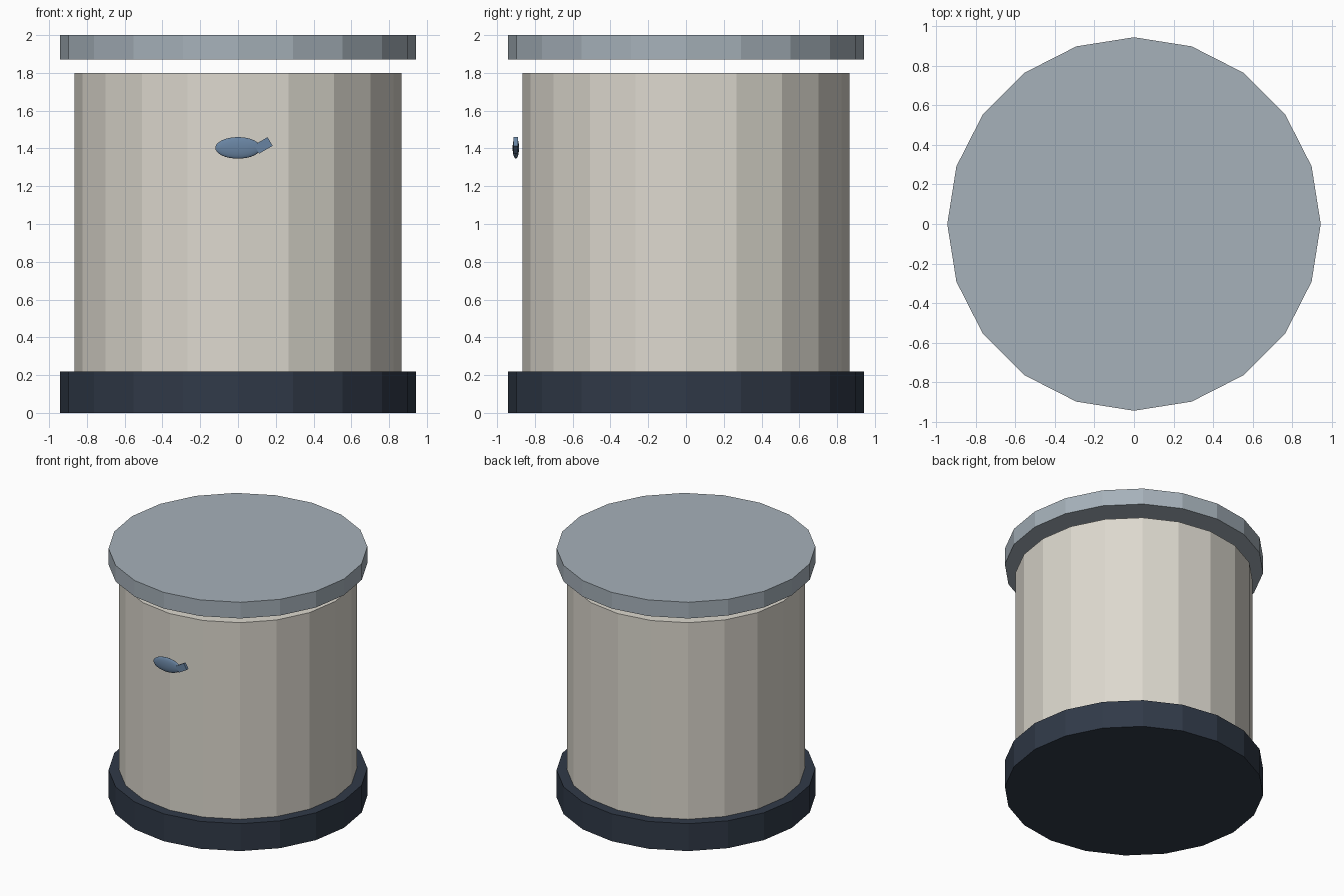
import bpy
import math

if "Cube" in bpy.data.objects:
    bpy.data.objects.remove(bpy.data.objects["Cube"])


def paint(obj, name, rgb):
    mat = bpy.data.materials.get(name) or bpy.data.materials.new(name)
    mat.diffuse_color = (*rgb, 1)
    mat.use_nodes = True
    mat.node_tree.nodes["Principled BSDF"].inputs["Base Color"].default_value = mat.diffuse_color
    obj.data.materials.append(mat)


def drum(name, radius, z0, z1, mat, rgb):
    # 20-sided flat-shaded disc with corners on the x and y axes
    bpy.ops.mesh.primitive_cylinder_add(vertices=20, radius=radius, depth=z1 - z0,
                                        location=(0, 0, (z0 + z1) / 2))
    obj = bpy.context.object
    obj.name = name
    paint(obj, mat, rgb)
    return obj


# Container: base, body and floating lid
drum("base", 0.943, 0.0, 0.22, "navy", (0.03, 0.042, 0.065))
drum("body", 0.866, 0.22, 1.80, "cream", (0.72, 0.69, 0.62))
drum("lid", 0.943, 1.87, 2.0, "steel", (0.38, 0.44, 0.49))

# Small fish emblem on the front: flattened ellipsoid
FISH = (0.14, 0.23, 0.36)
bpy.ops.mesh.primitive_uv_sphere_add(segments=32, ring_count=16, radius=1,
                                     location=(0, -0.901, 1.403))
fish = bpy.context.object
fish.name = "fish_body"
fish.scale = (0.12, 0.017, 0.057)
bpy.ops.object.transform_apply(location=False, rotation=False, scale=True)
bpy.ops.object.shade_smooth_by_angle()
paint(fish, "blue", FISH)

# Fish tail: thin tilted block
bpy.ops.mesh.primitive_cube_add(size=1, location=(0.134, -0.901, 1.416),
                                rotation=(0, math.radians(-30), 0))
tail = bpy.context.object
tail.name = "fish_tail"
tail.scale = (0.083, 0.022, 0.053)
paint(tail, "blue", FISH)
